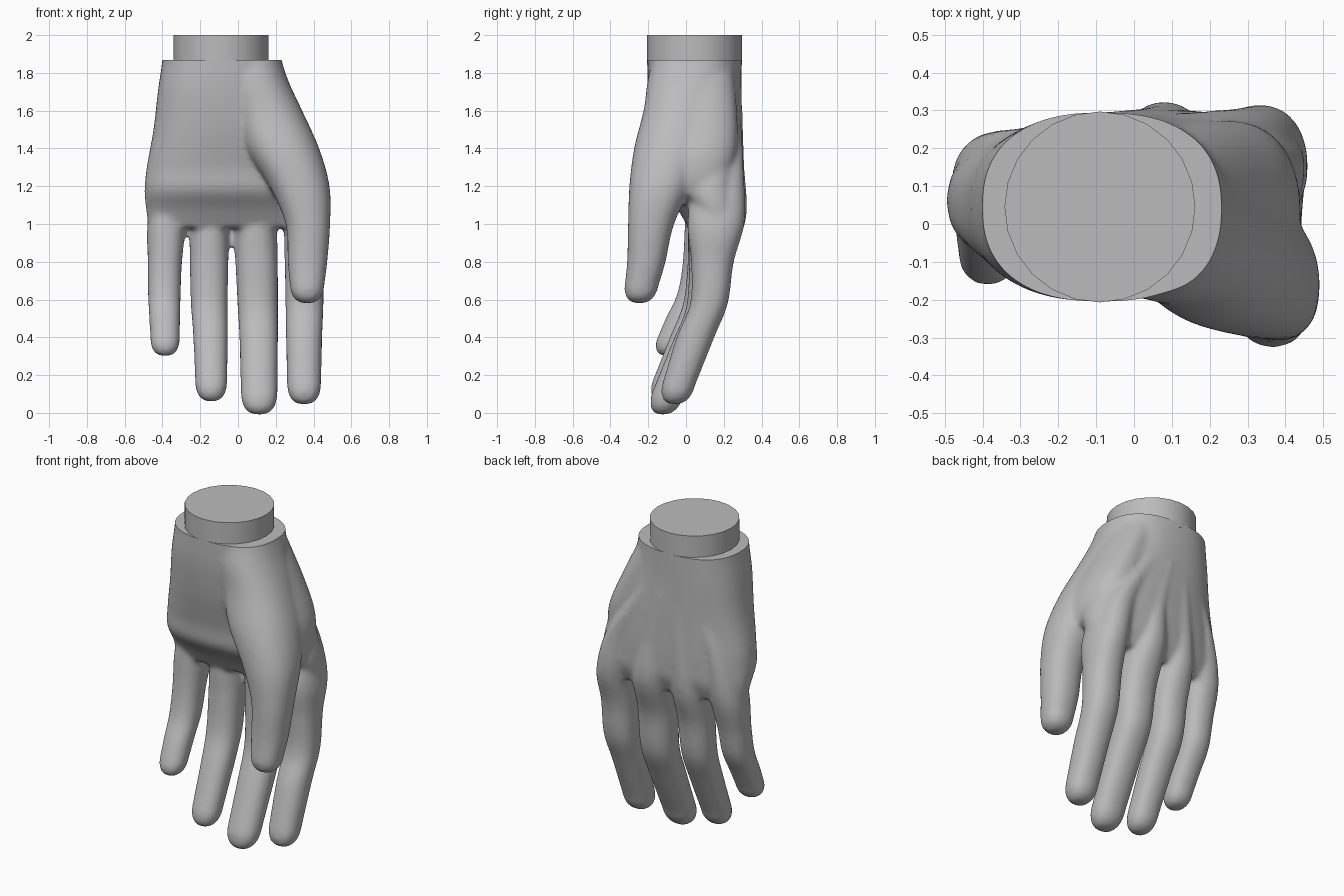
import bpy, bmesh, math
from mathutils import Vector

cube = bpy.data.objects.get("Cube")
if cube:
    bpy.data.objects.remove(cube, do_unlink=True)

grey = bpy.data.materials.new("matte grey")
grey.use_nodes = True
grey.diffuse_color = (0.5, 0.5, 0.5, 1)
grey.node_tree.nodes["Principled BSDF"].inputs["Base Color"].default_value = (0.5, 0.5, 0.5, 1)

SIDES = 40


def smooth_path(stations, steps=5):
    """Catmull-Rom interpolation of every station value."""
    pts = [stations[0]] + stations + [stations[-1]]
    out = []
    for a, b, c, d in zip(pts, pts[1:], pts[2:], pts[3:]):
        for k in range(steps):
            t = k / steps
            out.append([0.5 * (2 * q + (r - p) * t + (2 * p - 5 * q + 4 * r - s) * t * t
                               + (3 * q - p - 3 * r + s) * t ** 3)
                        for p, q, r, s in zip(a, b, c, d)])
    return out + [list(stations[-1])]


def loft(bm, stations, tip=0.0, power=2.25, tilt=0.0):
    """Stations run downwards: z, x, y, half width, half depth."""
    path = smooth_path(stations)
    if tip:
        z, x, y, rx, ry = path[-1]
        slope = (path[-3][2] - y) / (path[-3][0] - z)
        for k in range(1, 7):
            a = k / 6 * math.radians(84)
            drop, s = tip * math.sin(a), math.cos(a) ** 0.72
            path.append([z - drop, x, y - slope * drop * 0.6, rx * s, ry * s])
    rings = []
    for z, x, y, rx, ry in path:
        turn = tilt * max(0, min(1, (1.85 - z) / 0.5))
        ring = []
        for i in range(SIDES):
            a = 2 * math.pi * i / SIDES
            c, s = math.cos(a), math.sin(a)
            u = math.copysign(abs(c) ** (2 / power), c) * rx
            v = math.copysign(abs(s) ** (2 / power), s) * ry
            ring.append(bm.verts.new((x + u, y + v + u * turn, z)))
        rings.append(ring)
    for top, low in zip(rings, rings[1:]):
        for i in range(SIDES):
            j = (i + 1) % SIDES
            bm.faces.new((top[i], low[i], low[j], top[j]))
    bm.faces.new(rings[0])
    bm.faces.new(rings[-1][::-1])


def finish(name, bm):
    mesh = bpy.data.meshes.new(name)
    bm.to_mesh(mesh)
    bm.free()
    mesh.materials.append(grey)
    obj = bpy.data.objects.new(name, mesh)
    bpy.context.collection.objects.link(obj)
    return obj


bm = bmesh.new()

# Palm and wrist
loft(bm, [(2.0, -.085, .045, .311, .25), (1.87, -.085, .045, .316, .25),
          (1.7, -.083, .047, .342, .247), (1.5, -.05, .062, .398, .235),
          (1.3, -.035, .085, .449, .212), (1.18, -.025, .092, .47, .202),
          (1.08, -.018, .122, .47, .162), (.98, -.018, .13, .455, .11)],
     power=2.4, tilt=0.07)

# Fingers, each starting as a ridge on the back of the hand
loft(bm, [(1.6, .08, .19, .05, .10), (1.3, .27, .18, .09, .125), (1.02, .345, .16, .107, .152),
          (.8, .35, .14, .103, .113), (.58, .352, .122, .101, .1), (.4, .35, .05, .096, .1),
          (.145, .35, -.04, .09, .088)], tip=.10)
loft(bm, [(1.6, -.03, .2, .05, .10), (1.3, .05, .19, .07, .12), (1.04, .085, .17, .112, .15),
          (.8, .098, .13, .112, .113), (.56, .105, .105, .107, .104), (.38, .11, .03, .102, .1),
          (.1, .112, -.095, .097, .088)], tip=.11)
loft(bm, [(1.6, -.13, .19, .05, .10), (1.3, -.14, .18, .07, .115), (1.02, -.15, .15, .102, .135),
          (.8, -.153, .115, .102, .106), (.58, -.152, .085, .098, .1), (.4, -.145, .01, .092, .095),
          (.16, -.142, -.095, .085, .086)], tip=.10)
loft(bm, [(1.6, -.23, .155, .05, .10), (1.3, -.33, .135, .08, .115), (1.02, -.375, .115, .102, .12),
          (.8, -.387, .08, .091, .097), (.63, -.39, .045, .087, .092), (.5, -.388, -.02, .082, .088),
          (.385, -.386, -.075, .078, .082)], tip=.085)

# Thumb with its muscle
loft(bm, [(2.0, .03, .04, .17, .2), (1.87, .05, .04, .18, .22), (1.75, .085, .01, .185, .215),
          (1.6, .155, -.03, .185, .195), (1.4, .235, -.08, .195, .195),
          (1.2, .325, -.135, .16, .165), (1.0, .37, -.185, .118, .122), (.8, .368, -.21, .105, .102),
          (.675, .366, -.235, .091, .09)], tip=.095)

# Web between thumb and index finger
loft(bm, [(1.85, .07, .06, .14, .19), (1.6, .19, .055, .14, .215), (1.4, .27, .04, .15, .23),
          (1.25, .32, .025, .12, .2), (1.15, .33, .025, .085, .13)])

# Blend the parts into one skin
hand = finish("hand", bm)
remesh = hand.modifiers.new("blend", 'REMESH')
remesh.mode = 'VOXEL'
remesh.voxel_size = 0.013
soften = hand.modifiers.new("soften", 'SMOOTH')
soften.factor = 0.5
soften.iterations = 14
bpy.context.view_layer.update()
skin = bpy.data.meshes.new_from_object(hand.evaluated_get(bpy.context.evaluated_depsgraph_get()))
hand.modifiers.clear()

# Cut the wrist flat
bm = bmesh.new()
bm.from_mesh(skin)
bmesh.ops.bisect_plane(bm, geom=bm.verts[:] + bm.edges[:] + bm.faces[:],
                       plane_co=Vector((0, 0, 1.868)), plane_no=Vector((0, 0, 1)),
                       clear_outer=True)
rim = [e for e in bm.edges if e.is_boundary]
bmesh.ops.contextual_create(bm, geom=rim)
bm.to_mesh(hand.data)
bm.free()
bpy.data.meshes.remove(skin)

# Wrist peg
bm = bmesh.new()
bmesh.ops.create_cone(bm, cap_ends=True, segments=24, radius1=.252, radius2=.252, depth=.16)
bmesh.ops.translate(bm, verts=bm.verts, vec=(-.09, .045, 1.92))
peg = finish("wrist_peg", bm)

for obj in (hand, peg):
    bpy.ops.object.select_all(action='DESELECT')
    obj.select_set(True)
    bpy.context.view_layer.objects.active = obj
    bpy.ops.object.shade_smooth_by_angle(angle=math.radians(40))
